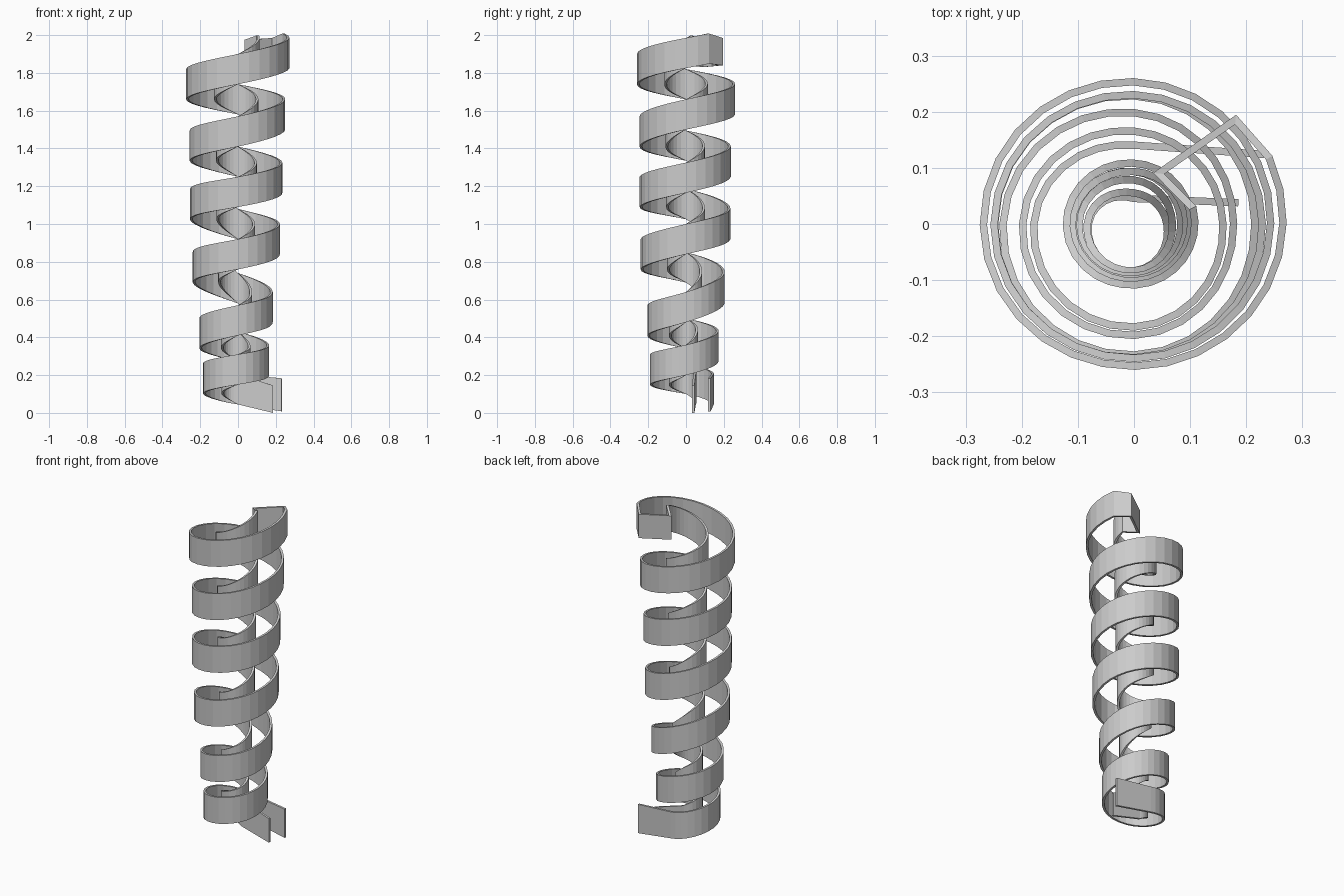
import bpy, math
from mathutils import Vector

if "Cube" in bpy.data.objects:
    bpy.data.objects.remove(bpy.data.objects["Cube"])

THICK, HEIGHT, STEPS = 0.013, 0.16, 7   # wall thickness, wall height, facets per quarter turn

# Quarter-turn keys from 90 degrees upward: lower edge height, outer and inner wall radius
Z = [.045, .10, .15, .20, .27, .34, .41, .48, .58, .69, .76, .84, .92, 1.025, 1.09, 1.165,
     1.25, 1.335, 1.41, 1.50, 1.58, 1.66, 1.74, 1.825, 1.895]
R_OUT = [.147, .185, .19, .165, .172, .205, .205, .184, .205, .24, .24, .222, .235, .255, .245, .235,
         .237, .256, .246, .25, .26, .275, .26, .272, .28]
R_IN = [.052, .088, .09, .065, .062, .09, .09, .075, .085, .105, .10, .09, .10, .115, .105, .10,
        .10, .117, .108, .108, .115, .127, .115, .115, .118]


def sample(keys, t):
    """Smooth interpolation through the quarter-turn keys."""
    i = min(int(t), len(keys) - 2)
    f = t - i
    p = [keys[max(0, min(len(keys) - 1, i + k))] for k in (-1, 0, 1, 2)]
    return 0.5 * (2 * p[1] + (p[2] - p[0]) * f + (2 * p[0] - 5 * p[1] + 4 * p[2] - p[3]) * f ** 2
                  + (3 * p[1] - p[0] - 3 * p[2] + p[3]) * f ** 3)


def helix(radii, end):
    """Path points as (x, y, bottom z, top z), rising counter-clockwise."""
    n = round(end * STEPS)
    pts = []
    for k in range(n + 1):
        t = end * k / n
        a = math.pi / 2 * (t + 1)
        r, z = sample(radii, t) - THICK / 2, sample(Z, t)
        pts.append((r * math.cos(a), r * math.sin(a), z, z + HEIGHT))
    return pts


def wall(name, path):
    """Upright strip of constant thickness with mitred corners along the path."""
    verts, faces = [], []
    n = len(path)
    for i, (x, y, lo, hi) in enumerate(path):
        p = Vector((x, y))
        d0 = (p - Vector(path[i - 1][:2])).normalized() if i else None
        d1 = (Vector(path[i + 1][:2]) - p).normalized() if i < n - 1 else None
        d0, d1 = d0 or d1, d1 or d0
        d = (d0 + d1).normalized()
        off = Vector((-d.y, d.x)) * THICK / 2 / max(d.dot(d0), 0.4)
        for q, z in ((p + off, lo), (p - off, lo), (p - off, hi), (p + off, hi)):
            verts.append((q.x, q.y, z))
    for i in range(n - 1):
        a, b = 4 * i, 4 * i + 4
        for k in range(4):
            m = (k + 1) % 4
            faces.append((a + k, a + m, b + m, b + k))
    faces += [(3, 2, 1, 0), tuple(4 * n - 4 + k for k in range(4))]
    mesh = bpy.data.meshes.new(name)
    mesh.from_pydata(verts, [], faces)
    mesh.update()
    obj = bpy.data.objects.new(name, mesh)
    bpy.context.collection.objects.link(obj)
    return obj


# One continuous wall: outer exit, outer coil, closed top, inner coil, inner exit
outer_exit = [(.232, .124, .008, .183)]
top_box = [(.181, .186, 1.84, 1.985), (.044, .09, 1.83, 1.975)]
inner_exit = [(.186, .038, 0, .145)]
path = (outer_exit + helix(R_OUT, 23.29) + top_box
        + helix(R_IN, 23.17)[::-1] + inner_exit)
wall("spiral_chute_wall", path)
